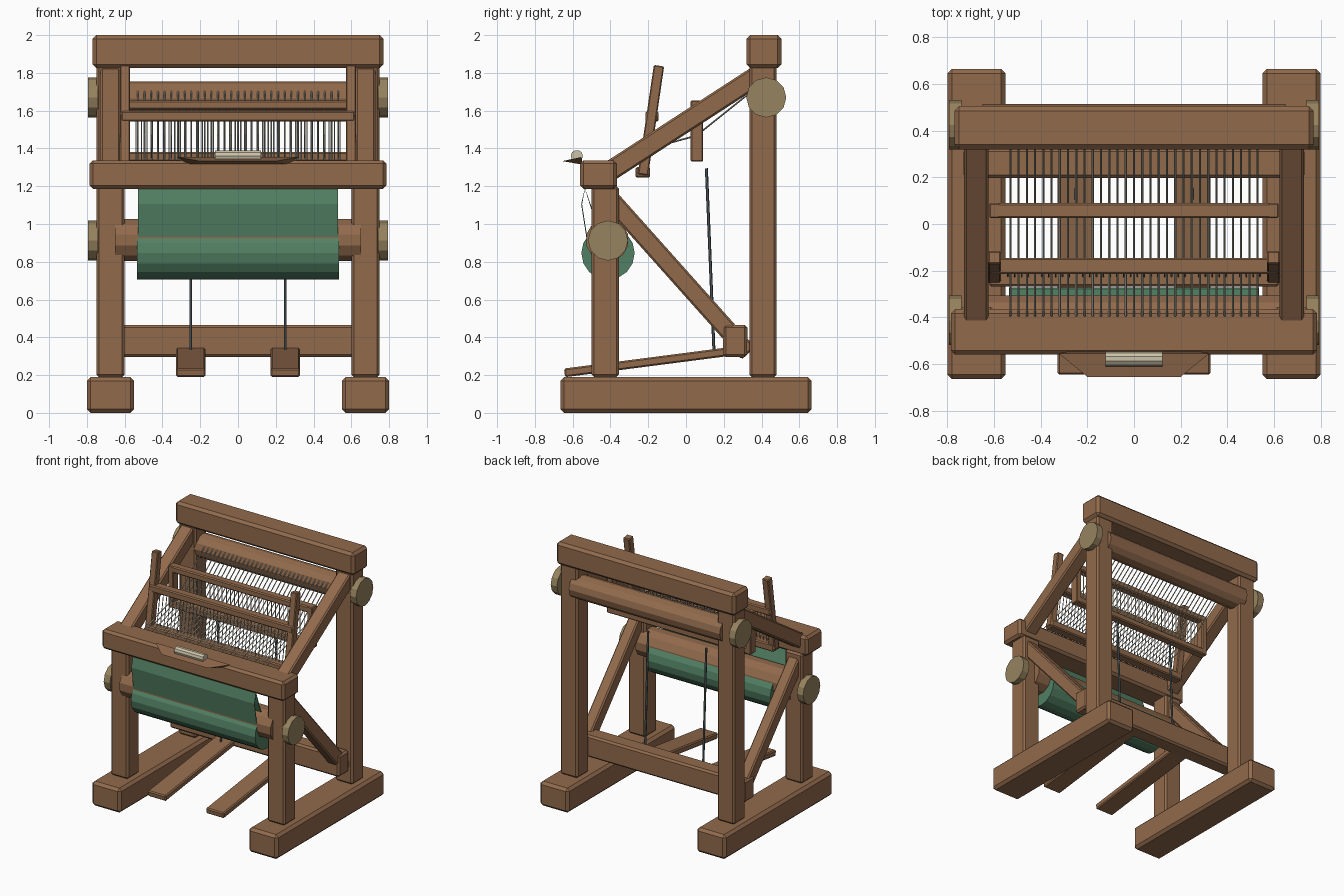
import bpy, bmesh, math
from mathutils import Vector, Matrix

if "Cube" in bpy.data.objects:
    bpy.data.objects.remove(bpy.data.objects["Cube"])


def material(name, rgb):
    m = bpy.data.materials.new(name)
    m.diffuse_color = (*rgb, 1)
    m.use_nodes = True
    m.node_tree.nodes["Principled BSDF"].inputs["Base Color"].default_value = m.diffuse_color
    return m


WOOD = material("oak_wood", (0.285, 0.145, 0.072))
DISC = material("pale_wood", (0.31, 0.23, 0.115))
GREEN = material("green_cloth", (0.085, 0.215, 0.125))
STEEL = material("dark_steel", (0.10, 0.13, 0.135))
CREAM = material("cream_yarn", (0.60, 0.54, 0.39))
THREAD = material("grey_thread", (0.42, 0.42, 0.36))


def finish(bm, name, mat):
    bmesh.ops.recalc_face_normals(bm, faces=bm.faces)
    me = bpy.data.meshes.new(name)
    bm.to_mesh(me)
    bm.free()
    me.materials.append(mat)
    ob = bpy.data.objects.new(name, me)
    bpy.context.collection.objects.link(ob)
    return ob


def bevelled(bm, width):
    if width:
        bmesh.ops.bevel(bm, geom=bm.edges[:], offset=width, segments=1, affect='EDGES')


def box(name, x, y, z, mat=WOOD, bevel=0.014):
    """Box from (min, max) ranges with chamfered edges."""
    bm = bmesh.new()
    bmesh.ops.create_cube(bm, size=1)
    for v in bm.verts:
        v.co = [r[0] if c < 0 else r[1] for r, c in zip((x, y, z), v.co)]
    bevelled(bm, bevel)
    return finish(bm, name, mat)


def timber(name, xc, width, thick, a, b, bevel=0.01):
    """Slanted timber in the side plane between (y, z) points a and b."""
    d = Vector((0, b[0] - a[0], b[1] - a[1]))
    length = d.length
    d.normalize()
    side = Vector((1, 0, 0))
    up = side.cross(d)
    mid = Vector((xc, (a[0] + b[0]) / 2, (a[1] + b[1]) / 2))
    bm = bmesh.new()
    bmesh.ops.create_cube(bm, size=1)
    for v in bm.verts:
        c = v.co.copy()
        v.co = mid + side * c.x * width + d * c.y * length + up * c.z * thick
    bevelled(bm, bevel)
    return finish(bm, name, WOOD)


def roller(name, x0, x1, y, z, r, sides, mat, offset=0.0):
    """Cylinder lying along x."""
    bm = bmesh.new()
    bmesh.ops.create_cone(bm, cap_ends=True, segments=sides, radius1=r, radius2=r, depth=x1 - x0)
    bmesh.ops.transform(bm, verts=bm.verts, matrix=Matrix.Translation(((x0 + x1) / 2, y, z))
                        @ Matrix.Rotation(math.pi / 2, 4, 'Y') @ Matrix.Rotation(offset, 4, 'Z'))
    return finish(bm, name, mat)


def rods(name, segments, r, sides, mat):
    """Many thin straight rods joined in one object."""
    bm = bmesh.new()
    for a, b in segments:
        a, b = Vector(a), Vector(b)
        rot = (b - a).to_track_quat('Z', 'Y').to_matrix().to_4x4()
        bmesh.ops.create_cone(bm, cap_ends=True, segments=sides, radius1=r, radius2=r,
                              depth=(b - a).length,
                              matrix=Matrix.Translation((a + b) / 2) @ rot)
    return finish(bm, name, mat)


def spread(n, half):
    return [-half + 2 * half * i / (n - 1) for i in range(n)]


def span(s, a, b):
    return (min(s * a, s * b), max(s * a, s * b))


# Side frames, mirrored left and right
for s, tag in ((-1, "left"), (1, "right")):
    box(f"foot_{tag}", span(s, 0.55, 0.80), (-0.665, 0.665), (0, 0.19), bevel=0.02)
    box(f"front_post_{tag}", span(s, 0.60, 0.75), (-0.50, -0.355), (0.19, 1.2))
    box(f"back_post_{tag}", span(s, 0.60, 0.75), (0.335, 0.48), (0.19, 1.84))
    timber(f"slanted_rail_{tag}", s * 0.676, 0.105, 0.107, (-0.41, 1.275), (0.40, 1.80))
    timber(f"brace_{tag}", s * 0.675, 0.09, 0.098, (-0.42, 1.155), (0.33, 0.315))
    # beater arms and heddle frame sides
    timber(f"beater_arm_{tag}", s * 0.598, 0.055, 0.055, (-0.228, 1.26), (-0.143, 1.838), 0.006)
    box(f"heddle_side_{tag}", span(s, 0.575, 0.62), (0.025, 0.09), (1.33, 1.655), bevel=0.006)
    # end discs of both rollers
    roller(f"cloth_disc_{tag}", *span(s, 0.74, 0.793), -0.413, 0.912, 0.106, 12, DISC)
    roller(f"warp_disc_{tag}", *span(s, 0.74, 0.793), 0.425, 1.67, 0.106, 12, DISC)
    # foot pedals and the rods that pull the heddles
    timber(f"pedal_{tag}", s * 0.25, 0.155, 0.046, (-0.643, 0.212), (0.24, 0.326), 0.008)
    rods(f"pedal_rod_{tag}", [((s * 0.25, 0.108, 1.295), (s * 0.25, 0.148, 0.33))], 0.008, 6, STEEL)

# Cross beams
box("top_beam", (-0.77, 0.77), (0.32, 0.505), (1.825, 2.0), bevel=0.02)
box("breast_beam", (-0.785, 0.785), (-0.56, -0.365), (1.185, 1.337), bevel=0.018)
box("lower_cross_beam", (-0.73, 0.73), (0.197, 0.325), (0.295, 0.465))

# Rollers and rolled cloth
roller("cloth_roller", -0.65, 0.65, -0.417, 0.915, 0.115, 12, WOOD, math.pi / 12)
roller("warp_roller", -0.65, 0.65, 0.425, 1.665, 0.09, 12, WOOD)
roller("cloth_roll", -0.535, 0.535, -0.413, 0.846, 0.141, 16, GREEN)

# Hanging cloth: thin sheet with a bent side profile
bm = bmesh.new()
path = [(-0.435, 0.93), (-0.50, 1.09), (-0.535, 1.19), (-0.555, 1.105), (-0.527, 0.925)]
rows = [[bm.verts.new((x, y, z)) for x in (-0.53, 0.53)] for y, z in path]
for p, q in zip(rows, rows[1:]):
    bm.faces.new((p[0], p[1], q[1], q[0]))
cloth = finish(bm, "hanging_cloth", GREEN)
cloth.modifiers.new("thickness", 'SOLIDIFY').thickness = 0.005

# Beater rails with reed teeth between them
box("beater_top_rail", (-0.62, 0.62), (-0.215, -0.145), (1.543, 1.597), bevel=0.008)
box("beater_bottom_rail", (-0.62, 0.62), (-0.267, -0.19), (1.245, 1.302), bevel=0.008)
rods("reed_teeth", [((x, -0.228, 1.285), (x, -0.182, 1.57)) for x in spread(38, 0.54)],
     0.0035, 4, THREAD)

# Heddle bars and heddle strings
box("heddle_top_bar", (-0.62, 0.62), (0.025, 0.09), (1.605, 1.655), bevel=0.008)
box("heddle_bottom_bar", (-0.62, 0.62), (0.025, 0.09), (1.33, 1.38), bevel=0.008)
rods("heddle_strings", [((x, 0.058, 1.36), (x, 0.058, 1.62)) for x in spread(31, 0.53)],
     0.004, 4, CREAM)

# Warp threads from the rear roller through the heddles to the breast beam
warp = []
for x in spread(31, 0.53):
    pts = [(x, 0.37, 1.72), (x, 0.055, 1.468), (x, -0.395, 1.345)]
    warp += list(zip(pts, pts[1:]))
rods("warp_threads", warp, 0.0045, 4, THREAD)

# Shuttle (boat-shaped wedge) with its bobbin
bm = bmesh.new()
for s in (-1, 1):
    for co in ((0.322, -0.555, 1.354), (0.26, -0.545, 1.314), (0.20, -0.655, 1.333)):
        bm.verts.new((s * co[0], co[1], co[2]))
bmesh.ops.convex_hull(bm, input=bm.verts)
finish(bm, "shuttle", WOOD)
roller("bobbin", -0.123, 0.123, -0.578, 1.36, 0.032, 10, CREAM)
